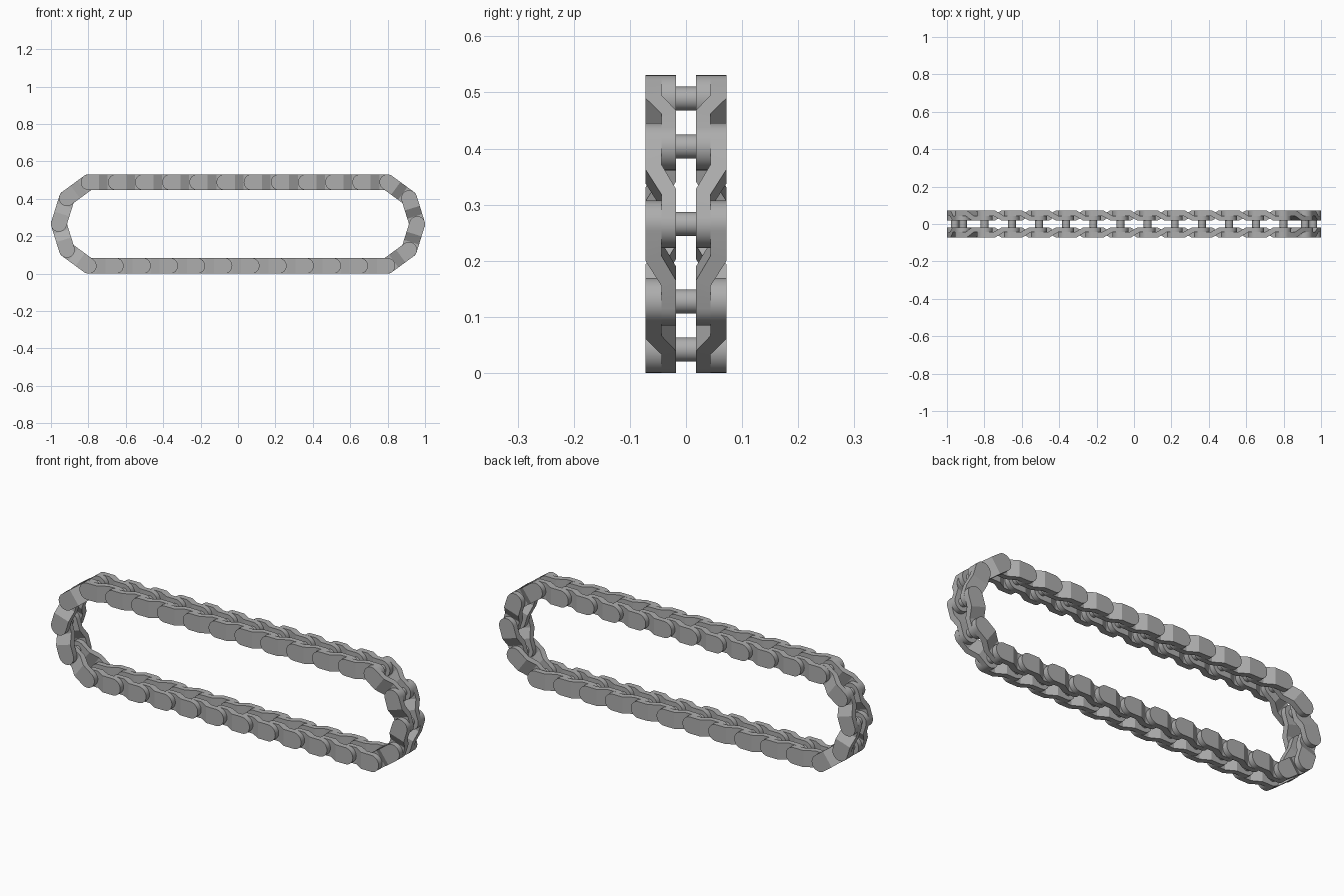
import bpy, bmesh, math

cube = bpy.data.objects.get("Cube")
if cube:
    bpy.data.objects.remove(cube, do_unlink=True)

steel = bpy.data.materials.new("steel grey")
steel.use_nodes = True
GREY = (0.42, 0.42, 0.42, 1)
steel.diffuse_color = GREY
steel.node_tree.nodes["Principled BSDF"].inputs["Base Color"].default_value = GREY

R = 0.042                                  # rounded end radius of a strap
INNER, SEAM, OUTER = 0.018, 0.044, 0.072   # strap faces across the chain
PITCH = 0.1452
STEPS = 8


def finish(bm, name):
    """Clean up, smooth the round surfaces and keep corners sharp."""
    bmesh.ops.remove_doubles(bm, verts=bm.verts, dist=1e-5)
    bmesh.ops.recalc_face_normals(bm, faces=bm.faces)
    for f in bm.faces:
        f.smooth = True
    for e in bm.edges:
        e.smooth = e.calc_face_angle(0) < math.radians(25)
    mesh = bpy.data.meshes.new(name)
    bm.to_mesh(mesh)
    bm.free()
    mesh.materials.append(steel)
    return mesh


def place(name, mesh, loc, turn=0):
    ob = bpy.data.objects.new(name, mesh)
    ob.location = loc
    ob.rotation_euler.y = turn
    bpy.context.collection.objects.link(ob)


# Cranked strap stations: (outer s, inner s, half height, outer y, inner y)
stations = []
for i in range(STEPS + 1):
    a = math.pi / 2 * i / STEPS
    s = -R * math.cos(a)
    stations.append((s, s, R * math.sin(a), OUTER, SEAM))
stations.append((0.056, 0.046, R, OUTER, SEAM))
stations.append((0.102, 0.092, R, SEAM, INNER))
for i in range(STEPS + 1):
    a = math.pi / 2 * i / STEPS
    s = PITCH + R * math.sin(a)
    stations.append((s, s, R * math.cos(a), SEAM, INNER))

# Link: two mirrored straps, wide at the start and narrow at the end
bm = bmesh.new()
for side in (-1, 1):
    last = None
    for so, si, h, yo, yi in stations:
        ring = [bm.verts.new(p) for p in ((so, side * yo, h), (so, side * yo, -h),
                                          (si, side * yi, -h), (si, side * yi, h))]
        if last:
            for k in range(4):
                n = (k + 1) % 4
                bm.faces.new((last[k], last[n], ring[n], ring[k]))
        last = ring
bmesh.ops.dissolve_degenerate(bm, dist=1e-5, edges=bm.edges)
link_mesh = finish(bm, "link")

# Pin: round bar across the chain
bm = bmesh.new()
bmesh.ops.create_cone(bm, cap_ends=True, segments=32, radius1=0.0212, radius2=0.0212,
                      depth=2 * SEAM - 0.01)
for v in bm.verts:
    v.co.y, v.co.z = v.co.z, -v.co.y
pin_mesh = finish(bm, "pin")

# Loop of pin centres: top run, right turn, then the same turned half round
MID, RISE, RUN = 0.2655, 0.2235, 0.7985
half = [(-RUN + 2 * RUN * i / 11, RISE) for i in range(12)]
half += [(0.915, 0.138), (0.958, 0), (0.915, -0.138)]
path = half + [(-x, -z) for x, z in half]

for i, (x, z) in enumerate(path):
    nx, nz = path[(i + 1) % len(path)]
    loc = (x, 0, z + MID)
    place("chain_link", link_mesh, loc, math.atan2(z - nz, nx - x))
    place("chain_pin", pin_mesh, loc)
